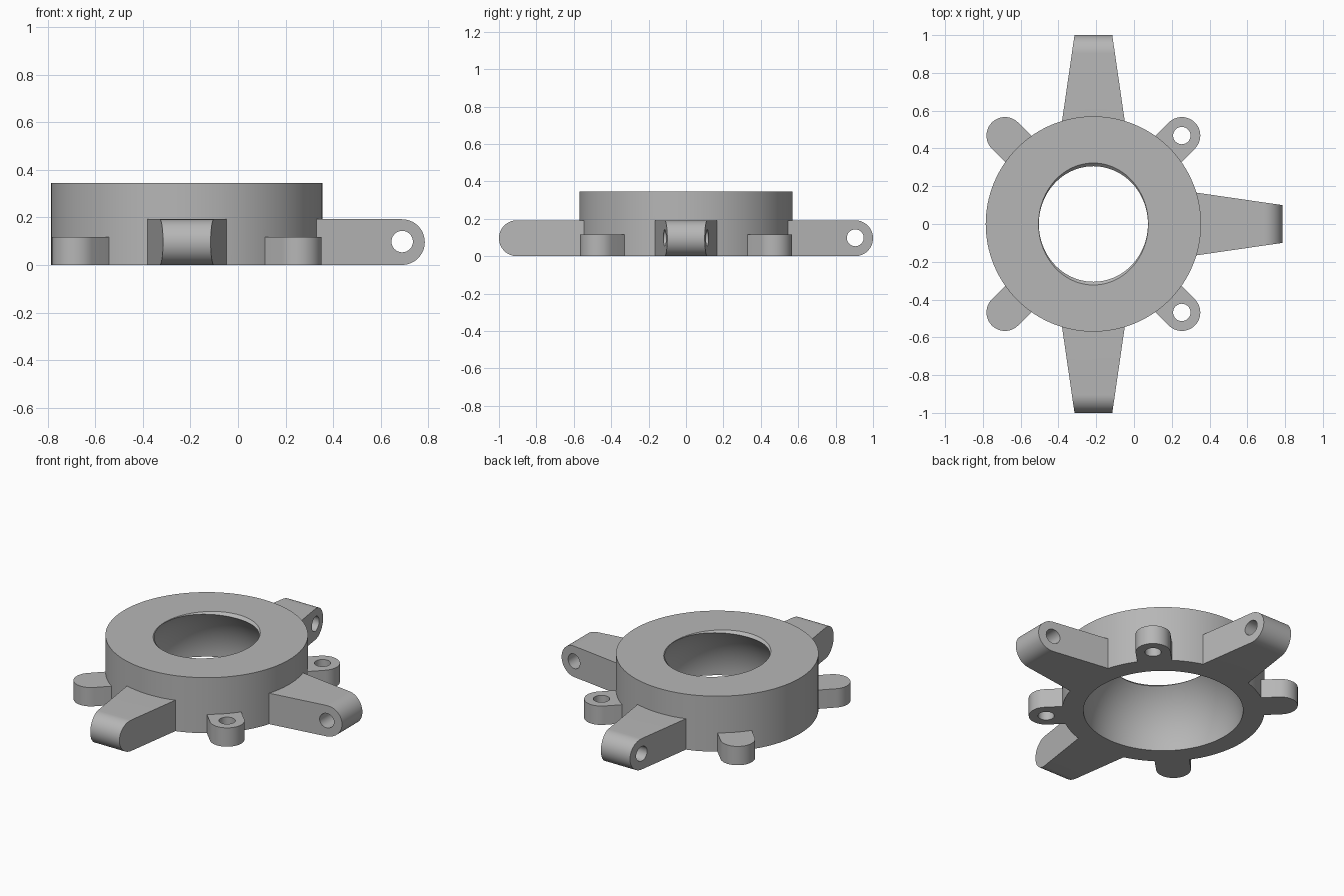
import bpy, bmesh
from math import radians, pi, sin, cos
from mathutils import Matrix, Vector

cube = bpy.data.objects.get("Cube")
if cube:
    bpy.data.objects.remove(cube, do_unlink=True)

CENTRE = Vector((-0.215, 0, 0))
grey = bpy.data.materials.new("plain grey")
grey.use_nodes = True
grey.diffuse_color = (0.47, 0.47, 0.47, 1)
grey.node_tree.nodes["Principled BSDF"].inputs["Base Color"].default_value = grey.diffuse_color


def add_object(name, bm, matrix=Matrix()):
    bm.transform(Matrix.Translation(CENTRE) @ matrix)
    bmesh.ops.recalc_face_normals(bm, faces=bm.faces)
    mesh = bpy.data.meshes.new(name)
    bm.to_mesh(mesh)
    bm.free()
    mesh.materials.append(grey)
    obj = bpy.data.objects.new(name, mesh)
    bpy.context.collection.objects.link(obj)
    return obj


def cone(name, r1, r2, depth, matrix, segments=48):
    bm = bmesh.new()
    bmesh.ops.create_cone(bm, cap_ends=True, segments=segments,
                          radius1=r1, radius2=r2, depth=depth)
    return add_object(name, bm, matrix)


def prism(name, outline, direction, matrix):
    """Extrude a closed outline of points along a direction."""
    bm = bmesh.new()
    face = bm.faces.new([bm.verts.new(p) for p in outline])
    new = bmesh.ops.extrude_face_region(bm, geom=[face])["geom"]
    bmesh.ops.translate(bm, vec=direction,
                        verts=[v for v in new if isinstance(v, bmesh.types.BMVert)])
    # arm flanks taper towards the tip
    if direction[1]:
        for v in bm.verts:
            half = 0.1 + (1.0 - v.co.x) * 0.145
            v.co.y = half if v.co.y > 0 else -half
    return add_object(name, bm, matrix)


def half_circle(cx, cy, r, steps=24):
    return [(cx + r * cos(a), cy + r * sin(a))
            for a in (-pi / 2 + pi * i / steps for i in range(steps + 1))]


def turn(angle):
    return Matrix.Rotation(radians(angle), 4, 'Z')


def move(x, y, z):
    return Matrix.Translation((x, y, z))


# Ring body
housing = cone("housing", 0.57, 0.57, 0.345, move(0, 0, 0.1725), 128)
parts, cutters = [], []

# Three tapered arms with rounded ends and cross holes
for angle in (-90, 0, 90):
    side = [(0.5, 0)] + half_circle(0.904, 0.096, 0.096) + [(0.5, 0.192)]
    parts.append(prism("arm", [(x, -0.1, z) for x, z in side], (0, 0.2, 0), turn(angle)))
    cutters.append(cone("arm_hole", 0.045, 0.045, 0.5, turn(angle) @ move(0.905, 0, 0.098)
                        @ Matrix.Rotation(pi / 2, 4, 'X')))

# Four round mounting lugs with vertical holes
for angle in (45, 135, 225, 315):
    plan = [(0.5, -0.098)] + half_circle(0.662, 0, 0.098) + [(0.5, 0.098)]
    parts.append(prism("lug", [(x, y, 0) for x, y in plan], (0, 0, 0.117), turn(angle)))
    cutters.append(cone("lug_hole", 0.046, 0.046, 0.5, turn(angle) @ move(0.662, 0, 0.1)))

# Spherical socket and slightly oval flare at its top opening
ball = bmesh.new()
bmesh.ops.create_uvsphere(ball, u_segments=96, v_segments=48, radius=0.45)
cutters.append(add_object("socket_cutter", ball, move(0, 0, -0.002)))
oval = Matrix.Diagonal((0.9, 1, 1, 1))
cutters.append(cone("flare_cutter", 0.283, 0.363, 0.08, move(0, 0, 0.345) @ oval, 96))

# Join the parts, then cut the holes
for tools, operation in ((parts, 'UNION'), (cutters, 'DIFFERENCE')):
    for tool in tools:
        mod = housing.modifiers.new(tool.name, 'BOOLEAN')
        mod.operation = operation
        mod.solver = 'EXACT'
        mod.object = tool

bpy.ops.object.select_all(action='DESELECT')
bpy.context.view_layer.objects.active = housing
housing.select_set(True)
for mod in list(housing.modifiers):
    bpy.ops.object.modifier_apply(modifier=mod.name)
for tool in parts + cutters:
    bpy.data.objects.remove(tool, do_unlink=True)
bpy.ops.object.shade_smooth_by_angle(angle=radians(25))
